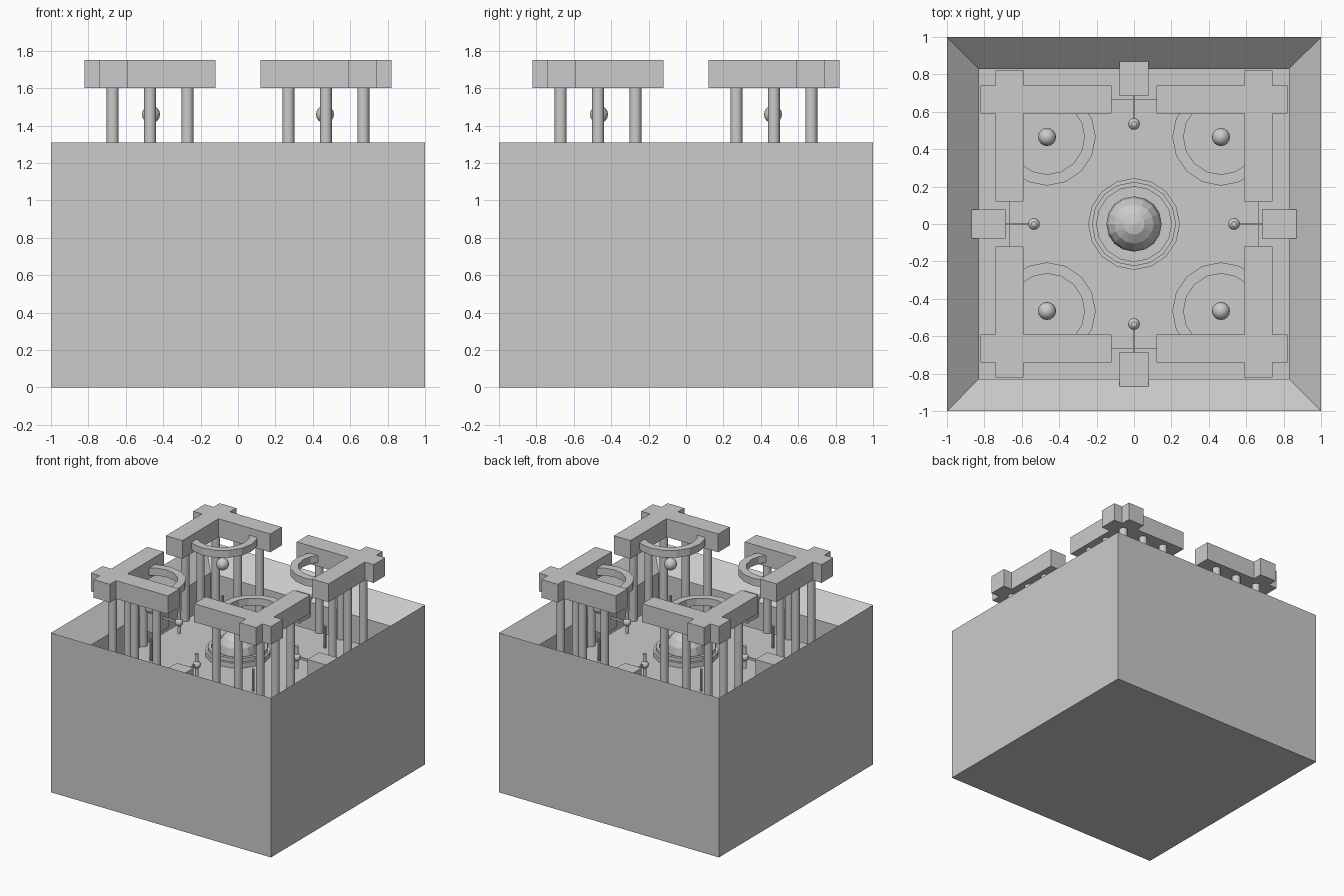
import bpy, bmesh
from math import pi, sin, cos

if "Cube" in bpy.data.objects:
    bpy.data.objects.remove(bpy.data.objects["Cube"])

FLOOR, MOAT = 1.02, 0.85


def make(name, bm, smooth=False):
    bmesh.ops.recalc_face_normals(bm, faces=bm.faces)
    me = bpy.data.meshes.new(name)
    bm.to_mesh(me)
    bm.free()
    ob = bpy.data.objects.new(name, me)
    bpy.context.collection.objects.link(ob)
    if smooth:
        bpy.ops.object.select_all(action='DESELECT')
        ob.select_set(True)
        bpy.context.view_layer.objects.active = ob
        bpy.ops.object.shade_smooth_by_angle(angle=0.7)
    return ob


def lathe(name, profile, n, at=(0, 0), closed=False, phase=0.0, smooth=False):
    """Stack of n-sided loops from (radius, z) pairs, capped or closed to a tube."""
    bm = bmesh.new()
    loops = [[bm.verts.new((at[0] + r * cos(phase + 2 * pi * i / n),
                            at[1] + r * sin(phase + 2 * pi * i / n), z))
              for i in range(n)] for r, z in profile]
    pairs = list(zip(loops, loops[1:]))
    if closed:
        pairs.append((loops[-1], loops[0]))
    else:
        bm.faces.new(loops[0])
        bm.faces.new(loops[-1])
    for a, b in pairs:
        for i in range(n):
            j = (i + 1) % n
            bm.faces.new((a[i], a[j], b[j], b[i]))
    return make(name, bm, smooth)


def rod(name, at, r, z0, z1, n=12):
    return lathe(name, [(r, z0), (r, z1)], n, at, smooth=True)


def ball(name, at, z, r, u=16, v=8, smooth=True):
    bm = bmesh.new()
    bmesh.ops.create_uvsphere(bm, u_segments=u, v_segments=v, radius=r)
    bmesh.ops.translate(bm, verts=bm.verts, vec=(at[0], at[1], z))
    return make(name, bm, smooth)


def box(name, xs, ys, zs):
    bm = bmesh.new()
    bmesh.ops.create_cube(bm, size=1)
    for v in bm.verts:
        v.co = [(a + b) / 2 + c * (b - a) for c, (a, b) in zip(v.co, (xs, ys, zs))]
    return make(name, bm)


def roof(name, sx, sy):
    """Two crossing beams as a single corner-shaped slab."""
    pts = [(.12, .59), (.59, .59), (.59, .12), (.74, .12), (.74, .59), (.82, .59),
           (.82, .74), (.74, .74), (.74, .82), (.59, .82), (.59, .74), (.12, .74)]
    bm = bmesh.new()
    f = bm.faces.new([bm.verts.new((sx * x, sy * y, 1.6)) for x, y in pts])
    ext = bmesh.ops.extrude_face_region(bm, geom=[f], use_keep_orig=True)
    top = [g for g in ext['geom'] if isinstance(g, bmesh.types.BMVert)]
    bmesh.ops.translate(bm, verts=top, vec=(0, 0, .15))
    return make(name, bm)


# Square basin: sheer outside, sloped rim, inner wall, trench and raised court
q = 2 ** .5
lathe("basin", [(1 * q, 0), (1 * q, 1.31), (.83 * q, 1.15), (.83 * q, MOAT),
                (.668 * q, MOAT), (.668 * q, FLOOR)], 4, phase=pi / 4)

# Stepped centre pool with a dome
lathe("centre_pool", [(.245, FLOOR - .02), (.245, 1.06), (.225, 1.06), (.225, 1.09),
                      (.20, 1.09), (.20, 1.04)], 16)
ball("centre_dome", (0, 0), 1.07, .148, smooth=False)

# Four corner pavilions
for sx in (-1, 1):
    for sy in (-1, 1):
        roof("pavilion_roof", sx, sy)
        for x, y in ((.67, .67), (.47, .67), (.27, .67), (.67, .47), (.67, .27)):
            rod("pavilion_column", (sx * x, sy * y), .032, MOAT, 1.6, 16)
        c = (sx * .465, sy * .465)
        lathe("pavilion_ring", [(.20, 1.63), (.26, 1.63), (.26, 1.69), (.20, 1.69)],
              16, c, closed=True)
        ball("pavilion_orb", c, 1.46, .048)
        rod("orb_post", c, .01, FLOOR, 1.2, 8)

# Wall blocks with a thin arm and lantern, one per side
for dx, dy in ((1, 0), (-1, 0), (0, 1), (0, -1)):
    def span(a, b, w):
        along = lambda d: tuple(sorted((d * a, d * b))) if d else (-w, w)
        return along(dx), along(dy)
    box("wall_block", *span(.685, .87, .077), (1.03, 1.19))
    box("lantern_arm", *span(.535, .69, .005), (1.13, 1.15))
    p = (dx * .535, dy * .535)
    ball("lantern_orb", p, 1.14, .031)
    rod("lantern_stem", p, .014, 1.05, 1.23)
